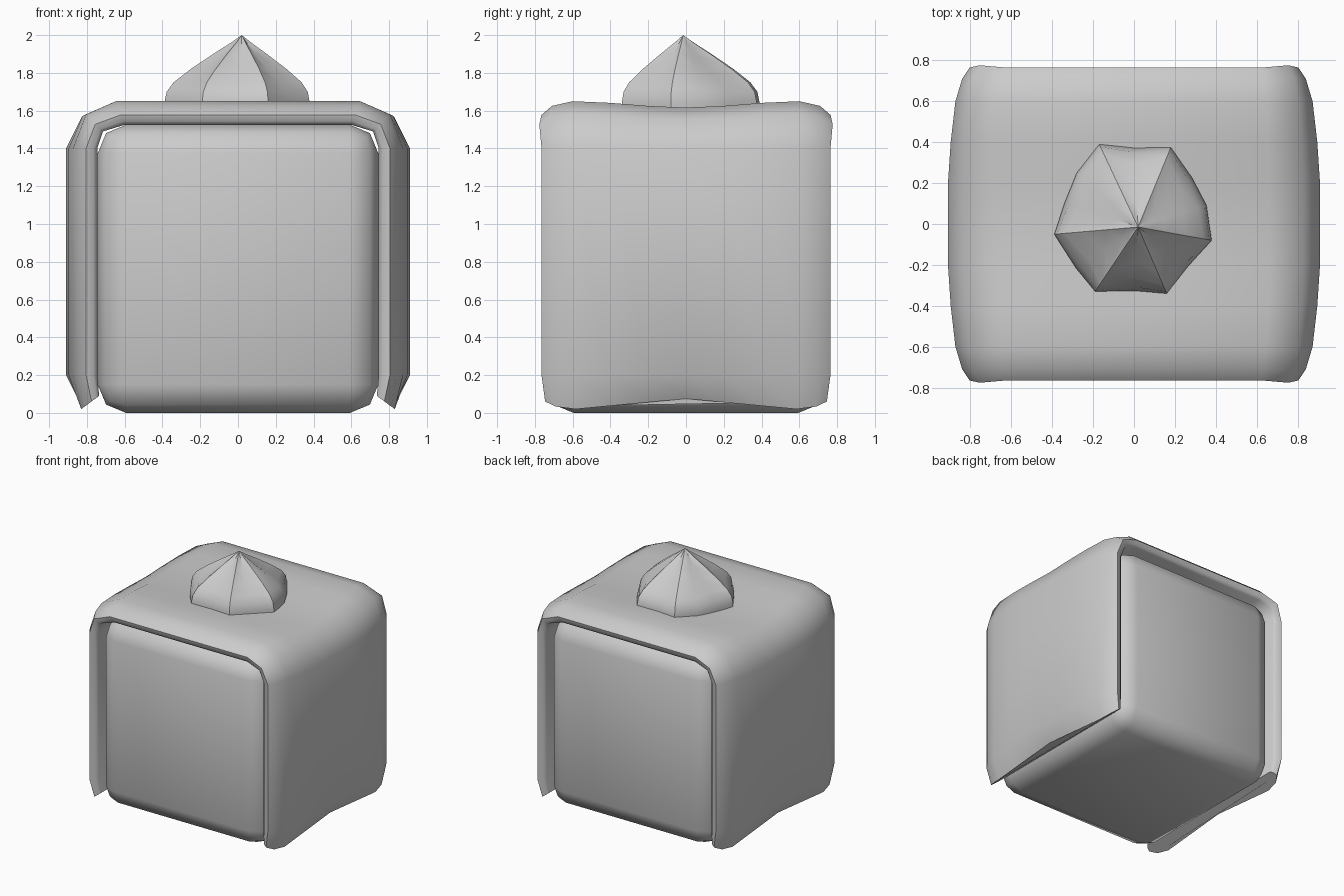
import bpy, bmesh, math

if "Cube" in bpy.data.objects:
    bpy.data.objects.remove(bpy.data.objects["Cube"])


def make_object(name, bm, angle):
    bmesh.ops.recalc_face_normals(bm, faces=bm.faces)
    mesh = bpy.data.meshes.new(name)
    bm.to_mesh(mesh)
    bm.free()
    ob = bpy.data.objects.new(name, mesh)
    bpy.context.collection.objects.link(ob)
    bpy.ops.object.select_all(action='DESELECT')
    ob.select_set(True)
    bpy.context.view_layer.objects.active = ob
    bpy.ops.object.shade_smooth_by_angle(angle=math.radians(angle))
    return ob


def loft(bm, rings):
    # closed rings joined one to the next
    for a, b in zip(rings, rings[1:]):
        n = len(a)
        for i in range(n):
            j = (i + 1) % n
            bm.faces.new((a[i], a[j], b[j], b[i]))


# sponge block with rounded edges
bm = bmesh.new()
bmesh.ops.create_cube(bm, size=1)
for v in bm.verts:
    v.co.x *= 1.485
    v.co.y *= 1.49
    v.co.z = (v.co.z + 0.5) * 1.525
bmesh.ops.bevel(bm, geom=bm.edges[:], offset=0.15, segments=2, profile=0.5, affect='EDGES')
make_object("cake_block", bm, 60)

# icing draped over the sponge, open at front and back
outer = [(-.83, .02), (-.91, .2), (-.91, 1.4), (-.83, 1.58), (-.66, 1.65)]
inner = [(-.735, .09), (-.745, .2), (-.745, 1.4), (-.715, 1.49), (-.6, 1.525)]
outer += [(-x, z) for x, z in reversed(outer)]
inner += [(-x, z) for x, z in reversed(inner)]
# y position, thickness on the sides, thickness on the top
half = [(.735, 0, 0), (.755, .12, .15), (.765, .36, .42), (.71, .58, .8),
        (.6, .78, 1), (.4, .92, .93), (.2, 1, .8)]
rows = [(-y, s, t) for y, s, t in half] + [(0, 1, .73)] + half[::-1]
bm = bmesh.new()
rings = []
for k, ((ox, oz), (ix, iz)) in enumerate(zip(outer, inner)):
    end = k in (0, 9)
    corner = k in (3, 6)
    ring = []
    for y, s, t in rows:
        tx = s
        tz = t
        z = iz + (oz - iz) * tz
        yy = y
        if end:
            # wavy lower hem
            tx = t if abs(y) > .5 else 1
            z = iz + (oz - iz) * (t if abs(y) > .5 else 1)
            z += .055 * max(0, 1 - abs(y) / .6)
            yy = y * .975
        if corner:
            yy = y * 1.015
        ring.append(bm.verts.new((ix + (ox - ix) * tx, yy, z)))
    rings.append(ring)
loft(bm, rings)
bm.faces.new(rings[0])
bm.faces.new(rings[-1])
make_object("icing_shell", bm, 60)

# piped cream dollop: ridges with grooves (last number 1) between them
outline = [(.18, .375, 0), (.29, .23, 1), (.355, .09, 0), (.38, -.08, 0), (.27, -.21, 1),
           (.16, -.34, 0), (0, -.333, 1), (-.19, -.33, 0), (-.29, -.22, 1),
           (-.39, -.05, 0), (-.345, .11, 1), (-.28, .25, 0), (-.17, .39, 0), (0, .38, 1)]
# height, size, groove depth
profile = [(1.55, .98, .99), (1.64, 1, .98), (1.70, .97, .95), (1.75, .88, .89),
           (1.82, .66, .82), (1.90, .37, .75), (1.96, .14, .75)]
bm = bmesh.new()
tip = (.02, -.015)
rings = []
for z, f, g in profile:
    ring = []
    for x, y, groove in outline:
        m = f * (g if groove else 1)
        ring.append(bm.verts.new((tip[0] + (x - tip[0]) * m, tip[1] + (y - tip[1]) * m, z)))
    rings.append(ring)
loft(bm, rings)
bm.faces.new(rings[0])
top = bm.verts.new((tip[0], tip[1], 2.0))
last = rings[-1]
for i in range(len(last)):
    bm.faces.new((last[i], last[(i + 1) % len(last)], top))
make_object("cream_dollop", bm, 35)
